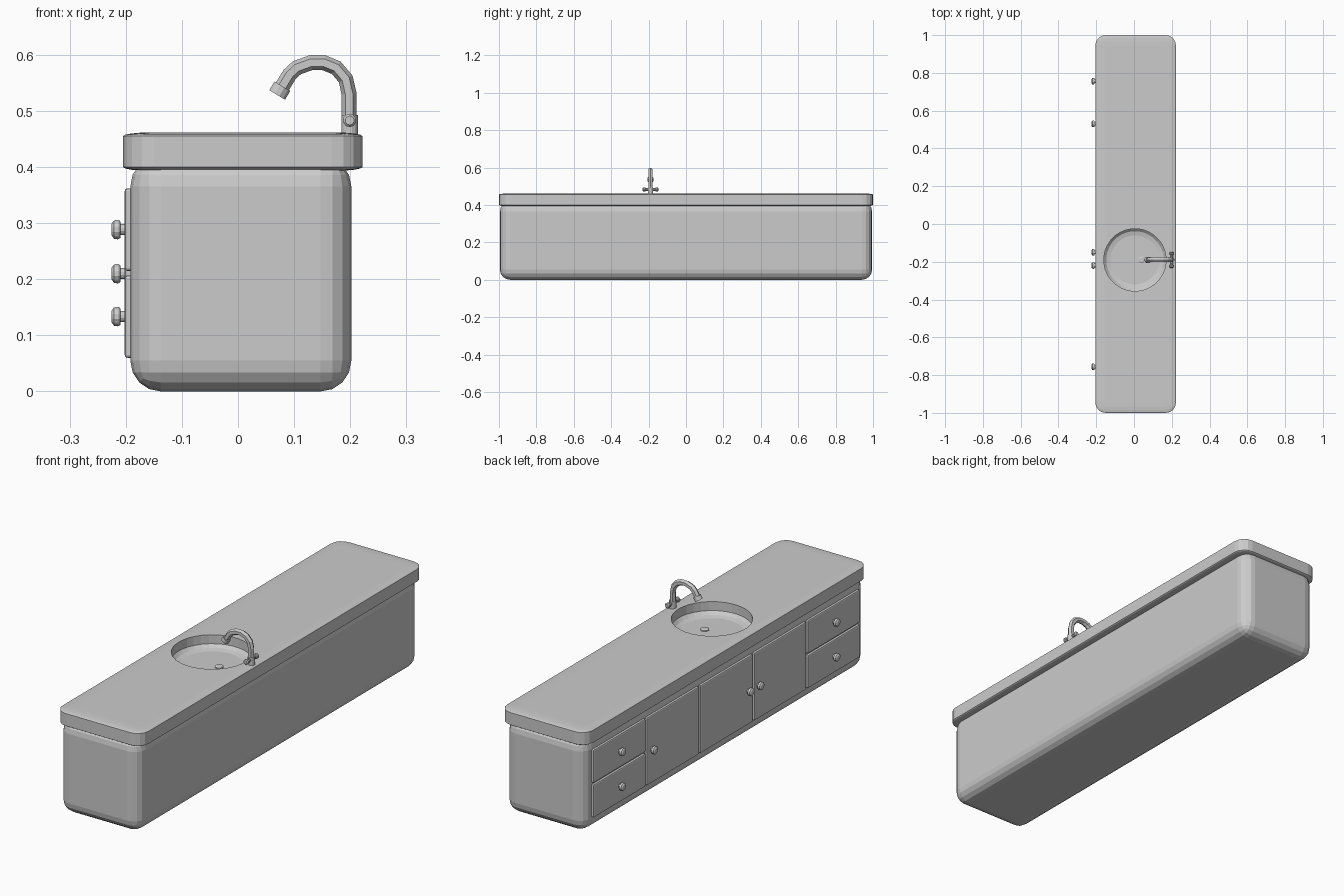
import bpy, bmesh, math
from mathutils import Vector

cube = bpy.data.objects.get("Cube")
if cube:
    bpy.data.objects.remove(cube, do_unlink=True)

grey = bpy.data.materials.new("plain_grey")
grey.use_nodes = True
GREY = (0.6, 0.6, 0.6, 1)
grey.diffuse_color = GREY
grey.node_tree.nodes["Principled BSDF"].inputs["Base Color"].default_value = GREY


def finish(bm, name):
    bmesh.ops.recalc_face_normals(bm, faces=bm.faces)
    mesh = bpy.data.meshes.new(name)
    bm.to_mesh(mesh)
    bm.free()
    mesh.materials.append(grey)
    obj = bpy.data.objects.new(name, mesh)
    bpy.context.collection.objects.link(obj)
    return obj


def rounded_box(lo, hi, radius, segments, squash=1.0):
    """Bevelled box; squash flattens the bevel vertically."""
    lo, hi = Vector(lo), Vector(hi)
    size, mid = hi - lo, (lo + hi) / 2
    bm = bmesh.new()
    bmesh.ops.create_cube(bm, size=1)
    for v in bm.verts:
        v.co = Vector((v.co.x * size.x, v.co.y * size.y, v.co.z * size.z / squash))
    bmesh.ops.bevel(bm, geom=bm.edges[:], offset=radius, segments=segments,
                    profile=0.5, affect='EDGES')
    for v in bm.verts:
        v.co = Vector((v.co.x, v.co.y, v.co.z * squash)) + mid
    return bm


def lathe(name, profile, origin, axis, sides):
    """Revolve (radius, height) points around an axis, closing both ends."""
    bm = bmesh.new()
    turn = Vector((0, 0, 1)).rotation_difference(Vector(axis))
    rings = []
    for r, h in profile:
        ring = []
        for i in range(sides):
            a = math.tau * (i + 0.5) / sides
            p = Vector((r * math.cos(a), r * math.sin(a), h))
            ring.append(bm.verts.new(turn @ p + Vector(origin)))
        rings.append(ring)
    for a, b in zip(rings, rings[1:]):
        for i in range(sides):
            j = (i + 1) % sides
            bm.faces.new((a[i], a[j], b[j], b[i]))
    bm.faces.new(rings[0])
    bm.faces.new(rings[-1])
    return finish(bm, name)


# Cabinet body, trimmed flat under the worktop
bm = rounded_box((-0.192, -0.995, 0), (0.202, 0.995, 0.42), 0.055, 4)
cut = bmesh.ops.bisect_plane(bm, geom=bm.verts[:] + bm.edges[:] + bm.faces[:],
                             plane_co=(0, 0, 0.4), plane_no=(0, 0, 1), clear_outer=True)
bmesh.ops.holes_fill(bm, edges=[e for e in bm.edges if e.is_boundary])
finish(bm, "cabinet_body")

# Worktop with the basin cut into it
worktop = finish(rounded_box((-0.205, -1, 0.393), (0.222, 1, 0.462), 0.055, 4, 0.127), "worktop")
SINK_X, SINK_Y = 0.005, -0.19
cutter = lathe("basin_cutter",
               [(0.13, 0.404), (0.152, 0.409), (0.165, 0.422), (0.165, 0.5)],
               (SINK_X, SINK_Y, 0), (0, 0, 1), 32)
cutter.hide_render = True
mod = worktop.modifiers.new("basin", 'BOOLEAN')
mod.operation, mod.solver, mod.object = 'DIFFERENCE', 'EXACT', cutter
bpy.context.view_layer.objects.active = worktop
bpy.ops.object.modifier_apply(modifier=mod.name)
bpy.data.objects.remove(cutter, do_unlink=True)
lathe("drain", [(0.018, 0.402), (0.018, 0.408), (0.012, 0.411)],
      (0.04, SINK_Y, 0), (0, 0, 1), 12)


# Doors, drawers and their knobs along the -x side
def panel(name, y, z0, z1):
    finish(rounded_box((-0.202, y - 0.184, z0), (-0.185, y + 0.184, z1), 0.005, 2), name)


def knob(name, y, z):
    lathe(name, [(0.01, 0), (0.01, 0.008), (0.016, 0.009), (0.018, 0.013),
                 (0.017, 0.02), (0.011, 0.024)], (-0.201, y, z), (-1, 0, 0), 12)


PITCH = 0.378
for side, sign in (("left", 1), ("right", -1)):
    for level, z0, z1 in (("lower", 0.06, 0.207), ("upper", 0.215, 0.362)):
        panel(f"{side}_{level}_drawer", sign * 2 * PITCH, z0, z1)
        knob(f"{side}_{level}_drawer_knob", sign * 2 * PITCH, (z0 + z1) / 2)
for name, y, knob_y in (("left", PITCH, 0.53), ("middle", 0, -0.15), ("right", -PITCH, -0.22)):
    panel(f"{name}_door", y, 0.06, 0.362)
    knob(f"{name}_door_knob", knob_y, 0.21)

# Tap: base, bent spout, nozzle and two side handles
TAP_X, TAP_Y = 0.199, -0.19
lathe("tap_base", [(0.015, 0.455), (0.015, 0.493)], (TAP_X, TAP_Y, 0), (0, 0, 1), 12)

path = [(0.198, 0.48), (0.198, 0.53), (0.192, 0.557), (0.175, 0.577), (0.153, 0.586),
        (0.13, 0.586), (0.105, 0.577), (0.092, 0.565), (0.078, 0.542)]
curve = bpy.data.curves.new("spout", 'CURVE')
curve.dimensions = '3D'
curve.bevel_depth = 0.0135
curve.bevel_resolution = 1
curve.use_fill_caps = True
spline = curve.splines.new('POLY')
spline.points.add(len(path) - 1)
for point, (x, z) in zip(spline.points, path):
    point.co = (x, TAP_Y, z, 1)
curve.materials.append(grey)
spout = bpy.data.objects.new("spout", curve)
bpy.context.collection.objects.link(spout)
bpy.ops.object.select_all(action='DESELECT')
spout.select_set(True)
bpy.context.view_layer.objects.active = spout
bpy.ops.object.convert(target='MESH')
bpy.ops.object.shade_flat()

lathe("nozzle", [(0.017, 0), (0.017, 0.018)], (0.079, TAP_Y, 0.544), (-0.5, 0, -0.83), 12)
for side, sign in (("left", 1), ("right", -1)):
    lathe(f"{side}_tap_handle",
          [(0.007, 0), (0.007, 0.026), (0.011, 0.028), (0.012, 0.038), (0.008, 0.042)],
          (TAP_X, TAP_Y, 0.483), (0, sign, 0), 10)
